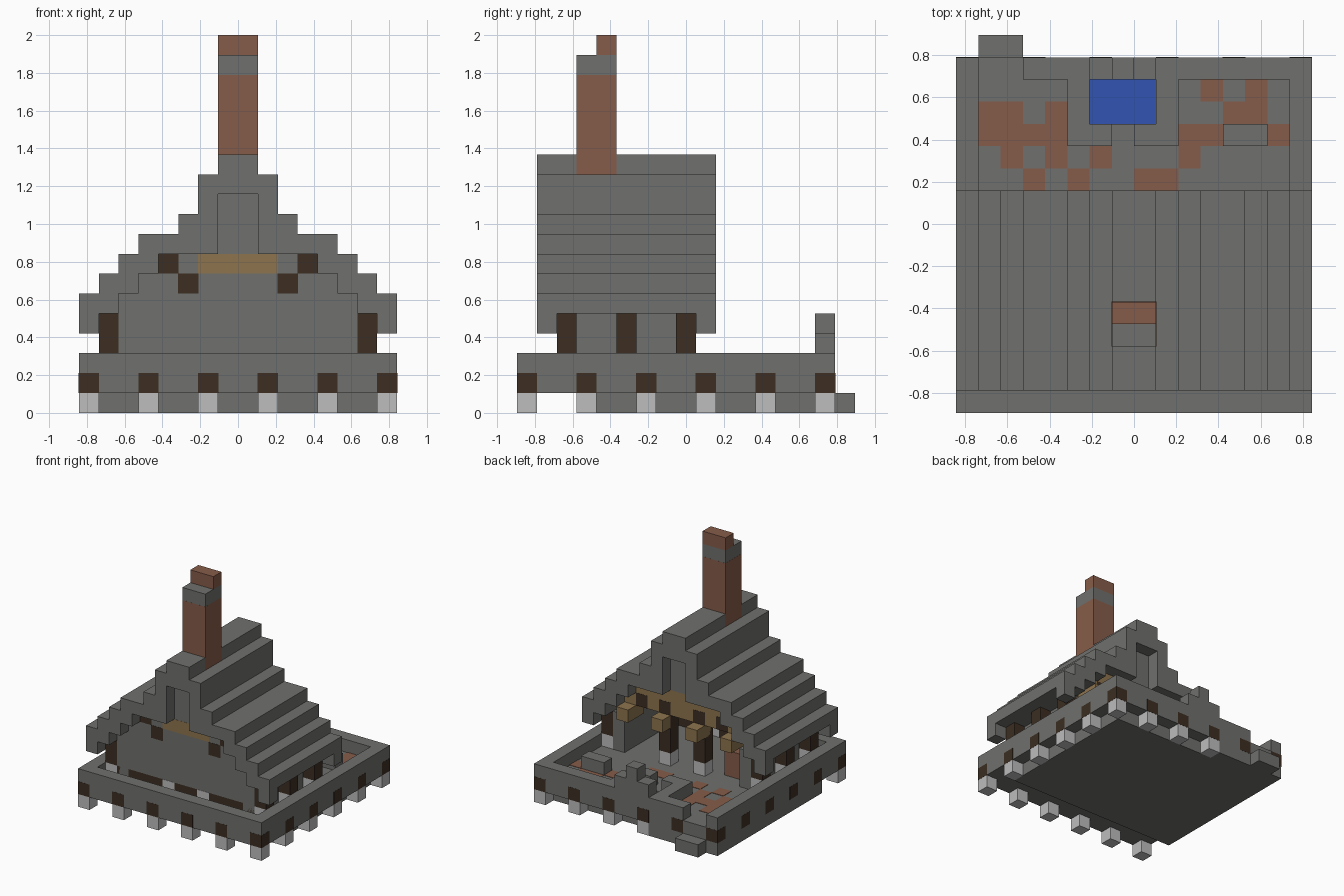
import bpy
import bmesh

if "Cube" in bpy.data.objects:
    bpy.data.objects.remove(bpy.data.objects["Cube"], do_unlink=True)

V = 2 / 19  # one block


def material(name, r, g, b):
    m = bpy.data.materials.new(name)
    m.use_nodes = True
    m.diffuse_color = (r, g, b, 1)
    m.node_tree.nodes["Principled BSDF"].inputs["Base Color"].default_value = (r, g, b, 1)
    return m


STONE = material("grey stone", .16, .16, .155)
PALE = material("pale stone", .51, .51, .51)
DARK = material("dark timber", .045, .027, .016)
BRICK = material("red brick", .24, .108, .067)
TAN = material("tan timber", .27, .175, .075)
WATER = material("blue water", .032, .09, .45)


def blocks(name, mat, boxes, grow=0.0):
    """One object from block-grid boxes given as (x0, x1, y0, y1, z0, z1)."""
    bm = bmesh.new()
    for x0, x1, y0, y1, z0, z1 in boxes:
        cube = bmesh.ops.create_cube(bm, size=1)
        for v in cube["verts"]:
            v.co.x = ((x0 + x1) / 2 - 8 + v.co.x * (x1 - x0 + grow)) * V
            v.co.y = ((y0 + y1) / 2 - 8.5 + v.co.y * (y1 - y0 + grow)) * V
            v.co.z = ((z0 + z1) / 2 + v.co.z * (z1 - z0)) * V
    me = bpy.data.meshes.new(name)
    bm.to_mesh(me)
    bm.free()
    me.materials.append(mat)
    ob = bpy.data.objects.new(name, me)
    bpy.context.collection.objects.link(ob)
    return ob


def pair(inner, outer, *rest):
    """A box and its mirror, measured from the middle plane."""
    return [(8 - outer, 8 - inner, *rest), (8 + inner, 8 + outer, *rest)]


# Base: ground slab, floor around the pool and outer rim
spots = range(0, 16, 3)
blocks("ground_slab", STONE, [(0, 15, 3, 15, 0, 1), (0, 6, 15, 16, 0, 1)])
blocks("base_floor", STONE, [(0, 16, 0, 13, 1, 2), (0, 6, 13, 16, 1, 2),
                             (9, 16, 13, 16, 1, 2), (6, 9, 15, 16, 1, 2)])
blocks("rim", STONE, [(0, 16, 0, 1, 2, 3), (0, 1, 1, 16, 2, 3), (15, 16, 1, 16, 2, 3),
                      (3, 15, 15, 16, 2, 3)])
blocks("back_step", STONE, [(1, 3, 16, 17, 0, 1)])
front = [(i, 0) for i in spots]
side = [(15, j) for j in spots if j]
back = [(i, 15) for i in spots if 6 <= i < 15]
blocks("pale_feet", PALE, [(i, i + 1, j, j + 1, 0, 1) for i, j in front + side + back])
ring = [(i, j) for i in spots for j in spots if i in (0, 15) or j in (0, 15)]
blocks("rim_beam_ends", DARK, [(i, i + 1, j, j + 1, 1, 2) for i, j in ring], .02)

# Pool with its surround and fountain
blocks("pool_surround", STONE, [(5, 6, 12, 16, 2, 3), (9, 10, 12, 16, 2, 3),
                                (6, 7, 12, 13, 2, 3), (8, 9, 12, 13, 2, 3)])
blocks("pool_water", WATER, [(6, 9, 13, 15, 1, 1.1)])
blocks("fountain", STONE, [(6, 9, 15, 16, 3, 4), (7, 8, 15, 16, 4, 5)])
blocks("yard_bench", STONE, [(12, 14, 12, 13, 2, 3)])

# Brick paving: yard row -> columns
paving = {10: (3, 5, 8, 9), 11: (2, 4, 6, 10), 12: (1, 2, 3, 4, 10, 11, 14),
          13: (1, 2, 4, 12, 13), 14: (11, 13)}
blocks("brick_paving", BRICK, [(i, i + 1, j, j + 1, 1.98, 2.03)
                               for j, row in paving.items() for i in row])

# Stepped roof: inner half width, outer half width, bottom, top
steps = [(6, 8, 5, 6), (5, 7, 6, 7), (4, 6, 7, 8), (1, 5, 8, 9),
         (1, 3, 9, 10), (1, 2, 10, 11), (0, 2, 11, 12), (0, 1, 12, 13)]
roof = []
for a, b, z0, z1 in steps:
    roof += pair(a, b, 1, 10, z0, z1)
for j in (1, 9):
    roof += pair(7, 8, j, j + 1, 4, 5)
blocks("stepped_roof", STONE, roof)

# Front wall and side walls
blocks("front_wall", STONE, [(2, 14, 2, 3, 3, 6), (3, 13, 2, 3, 6, 7),
                             (4, 12, 2, 3, 7, 8), (7, 9, 2, 3, 8, 11)])
blocks("front_sill", DARK, [(2, 14, 2, 3, 2, 3)])
blocks("front_sill_stones", PALE, [(i, i + 1, 2, 3, 2, 3) for i in (6, 9)], .04)
blocks("front_lintel", TAN, [(6, 10, 2, 3, 7, 8)], .03)
blocks("front_rafter_ends", DARK, pair(3, 4, 2, 3, 7, 8) + pair(2, 3, 2, 3, 6, 7), .03)
blocks("side_walls", STONE, pair(5, 6, 2, 9, 2, 5))

# Timber posts on pale feet
posts = [(i, j) for i in (1, 14) for j in (2, 5, 8)] + [(6, 8), (9, 8)]
blocks("timber_posts", DARK, [(i, i + 1, j, j + 1, 3, 5 if i in (1, 14) else 6)
                              for i, j in posts])
blocks("post_feet", PALE, [(i, i + 1, j, j + 1, 2, 3) for i, j in posts])

# Back gable with beams
blocks("back_gable", STONE, [(7, 9, 8, 9, 8, 11)])
blocks("back_gable_beam", TAN, [(3, 13, 8, 9, 6, 7), (4, 12, 8, 9, 7, 8)])
blocks("back_rafter_ends", DARK, pair(3, 4, 8, 9, 6, 7) + pair(1, 2, 8, 9, 6, 7), .03)
blocks("porch_beam_ends", TAN, [(i, i + 1, 8, 10, 5, 6) for i in (3, 6, 9, 12)])
blocks("hearth", BRICK, [(3, 5, 5, 8, 2, 4)])

# Chimney
blocks("chimney_stack", BRICK, [(7, 9, 3, 5, 12, 17)], .01)
blocks("chimney_band", STONE, [(7, 9, 3, 5, 17, 18)])
blocks("chimney_top", BRICK, [(7, 9, 4, 5, 18, 19)])
